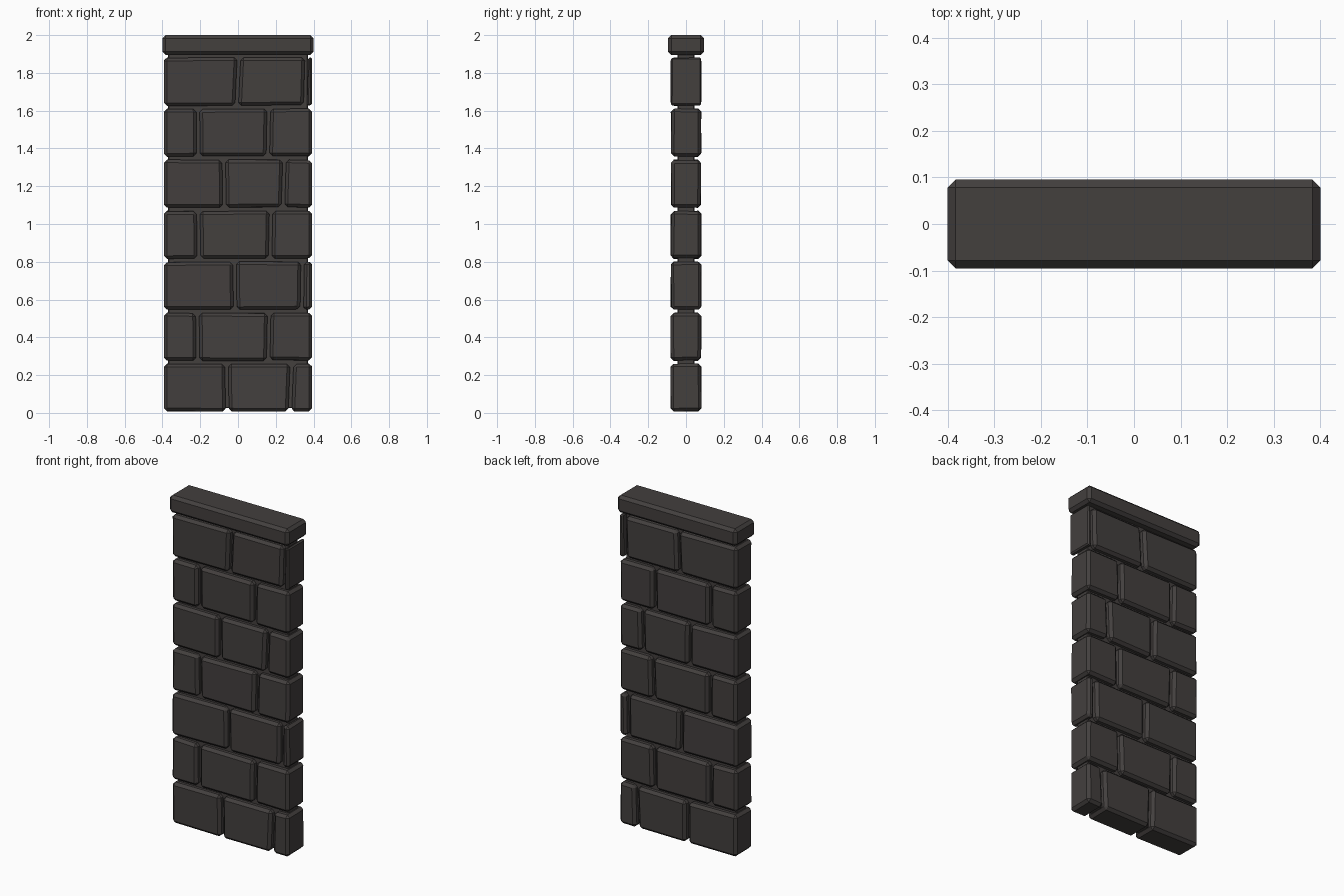
import bpy, bmesh, random

if "Cube" in bpy.data.objects:
    bpy.data.objects.remove(bpy.data.objects["Cube"])

random.seed(4)

stone = bpy.data.materials.new("dark stone")
stone.diffuse_color = (0.056, 0.050, 0.048, 1)
stone.use_nodes = True
stone.node_tree.nodes["Principled BSDF"].inputs["Base Color"].default_value = stone.diffuse_color


def block(name, bottom, top, depth, z0, z1, bevel, jitter=0.0):
    """Chamfered stone block; bottom and top are (left, right) x extents."""
    bm = bmesh.new()
    bmesh.ops.create_cube(bm, size=2)
    for v in bm.verts:
        ends = top if v.co.z > 0 else bottom
        x = ends[1] if v.co.x > 0 else ends[0]
        y = depth * v.co.y
        z = z1 if v.co.z > 0 else z0
        v.co = (x, y + random.uniform(-jitter, jitter),
                z + random.uniform(-jitter, jitter))
    bmesh.ops.bevel(bm, geom=bm.edges[:], offset=bevel, segments=1,
                    affect='EDGES', clamp_overlap=True)
    bmesh.ops.recalc_face_normals(bm, faces=bm.faces[:])
    mesh = bpy.data.meshes.new(name)
    bm.to_mesh(mesh)
    bm.free()
    mesh.materials.append(stone)
    obj = bpy.data.objects.new(name, mesh)
    bpy.context.collection.objects.link(obj)
    return obj


# Recessed mortar core and overhanging cap stone
block("mortar_core", (-0.37, 0.37), (-0.37, 0.37), 0.045, 0.025, 1.91, 0.004)
block("cap_stone", (-0.4, 0.4), (-0.4, 0.4), 0.095, 1.895, 2.0, 0.017)

# Vertical joints of each course, from the ground up: (x at bottom, x at top)
courses = [
    [(-0.057, -0.060), (0.275, 0.285)],
    [(-0.212, -0.215), (0.160, 0.165)],
    [(-0.015, -0.018), (0.338, 0.342)],
    [(-0.207, -0.210), (0.170, 0.175)],
    [(-0.072, -0.075), (0.238, 0.246)],
    [(-0.210, -0.212), (0.158, 0.163)],
    [(-0.007, 0.005), (0.356, 0.363)],
]
GAP = 0.009
EDGE = 0.392

# Courses of bricks
for row, joints in enumerate(courses):
    z0 = 0.008 + row * 0.27
    cuts = [(-EDGE - GAP,) * 2] + joints + [(EDGE + GAP,) * 2]
    for i, (a, b) in enumerate(zip(cuts, cuts[1:])):
        bottom = (a[0] + GAP, b[0] - GAP)
        top = (a[1] + GAP, b[1] - GAP)
        width = min(bottom[1] - bottom[0], top[1] - top[0])
        block(f"brick_{row + 1}_{i + 1}", bottom, top, 0.079,
              z0, z0 + 0.251, min(0.016, width * 0.35), 0.003)
